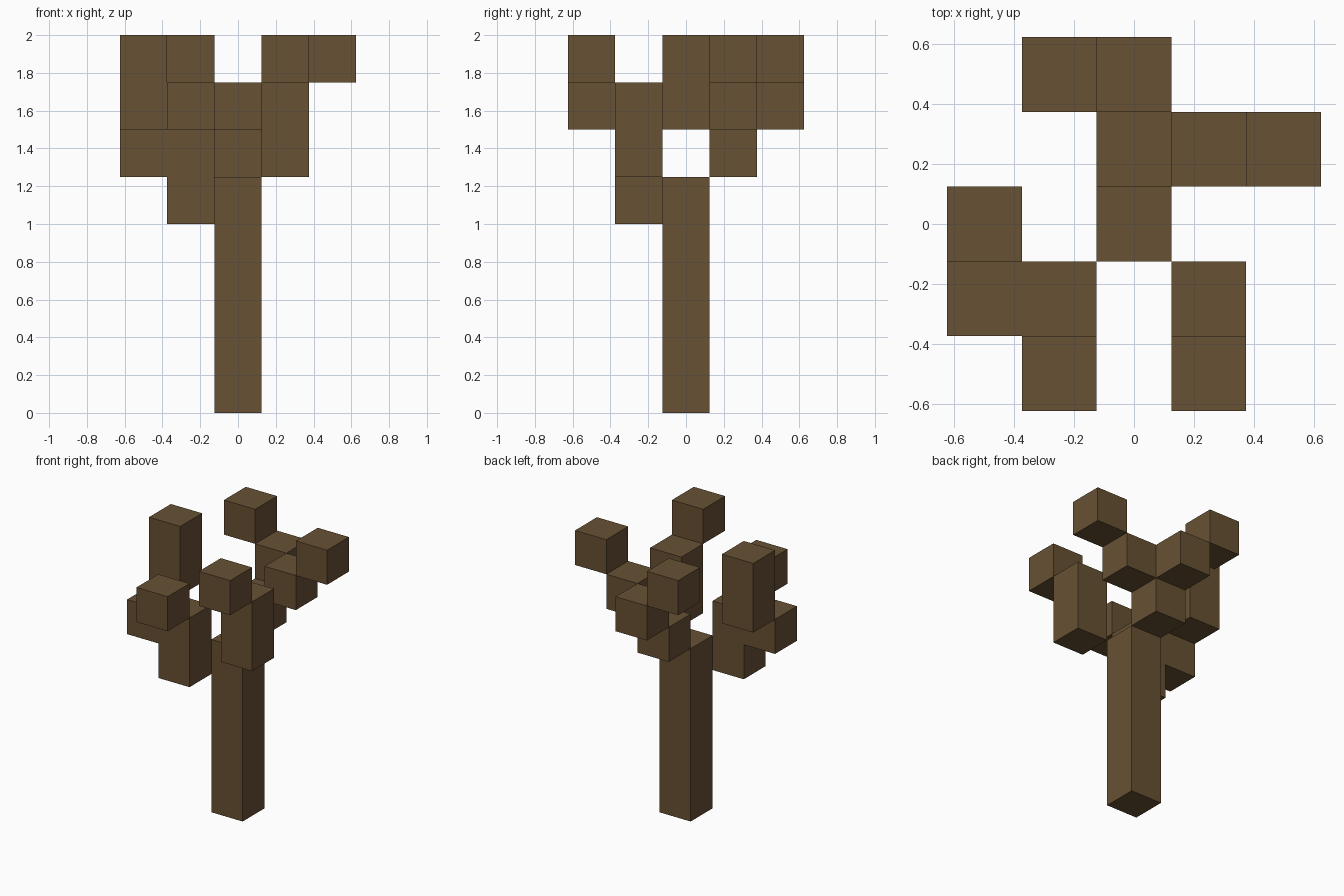
import bpy

cube = bpy.data.objects.get("Cube")
if cube:
    bpy.data.objects.remove(cube, do_unlink=True)

CELL = 0.25

# Bark material
bark = bpy.data.materials.new("brown bark")
bark.use_nodes = True
colour = (0.136, 0.082, 0.034, 1)
bark.diffuse_color = colour
shader = bark.node_tree.nodes["Principled BSDF"]
shader.inputs["Base Color"].default_value = colour
shader.inputs["Roughness"].default_value = 0.9


def block(name, column, row, level, width=1, height=1):
    """Box on the cell grid, starting at a cell and growing along x and z."""
    centre = ((column + (width - 1) / 2) * CELL,
              row * CELL,
              (level + height / 2) * CELL)
    bpy.ops.mesh.primitive_cube_add(size=CELL, location=centre)
    obj = bpy.context.object
    obj.name = name
    obj.scale = (width, 1, height)
    bpy.ops.object.transform_apply(location=False, rotation=False, scale=True)
    obj.data.materials.append(bark)
    return obj


# Trunk
block("trunk", 0, 0, 0, height=5)

# Front right branch, forking into a front twig and a tall side twig
block("front_right_branch", -1, -1, 4, height=2)
block("front_right_fork", -2, -1, 5)
block("front_right_twig", -1, -2, 6)
block("right_twig", -2, 0, 6, height=2)

# Front left branch
block("front_left_branch", 1, -1, 5, height=2)
block("front_left_twig", 1, -2, 7)

# Back branch, stepping up to the left and to the back
block("back_branch", 0, 1, 5)
block("back_left_fork", 1, 1, 6)
block("back_left_twig", 2, 1, 7)
block("back_fork", 0, 2, 6)
block("back_right_twig", -1, 2, 7)
